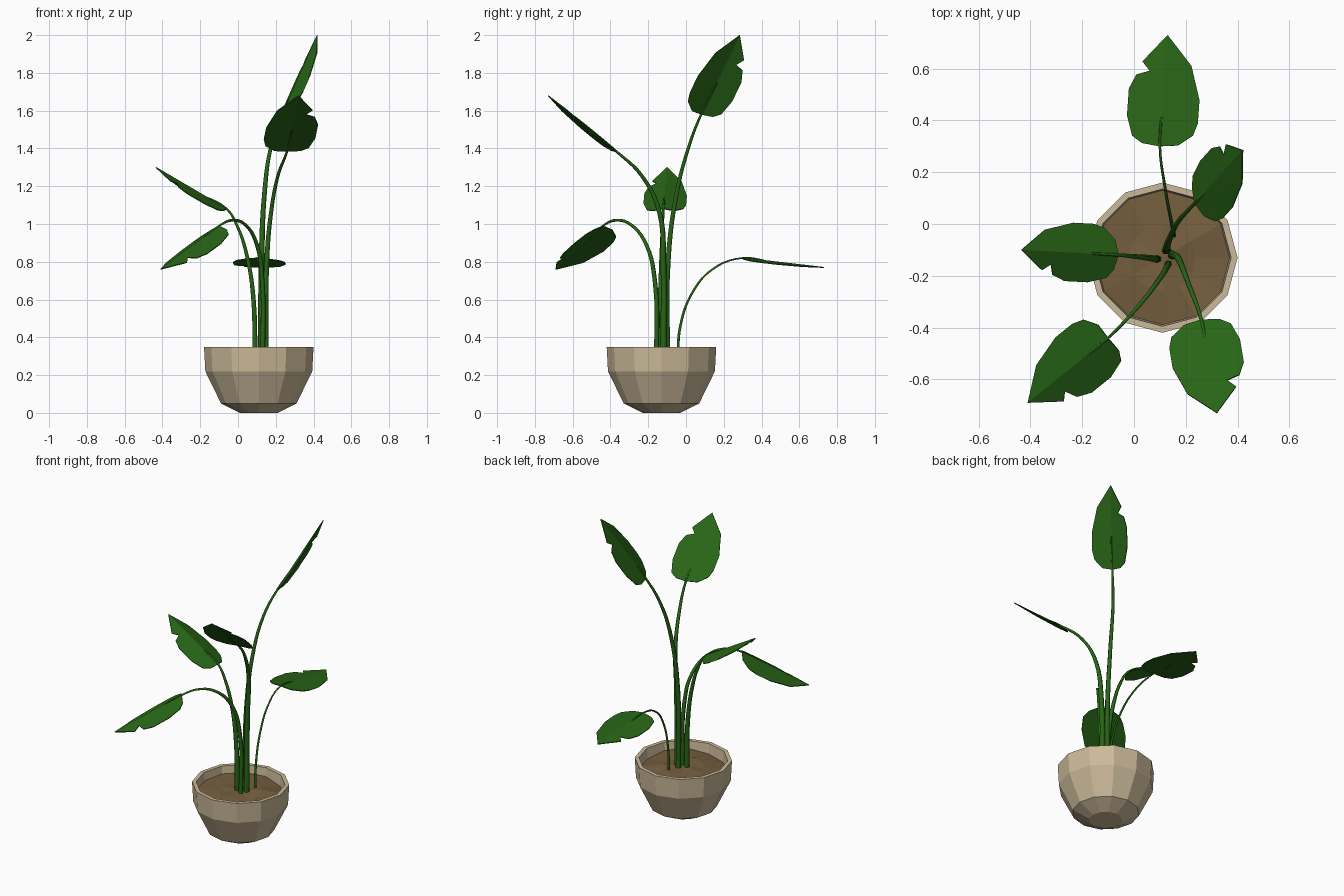
import bpy
import bmesh
import math
import random
from mathutils import Vector

random.seed(4)
cube = bpy.data.objects.get("Cube")
if cube:
    bpy.data.objects.remove(cube, do_unlink=True)

POT_CENTRE = Vector((0.11, -0.13, 0))
SIDES = 12


def material(name, colour):
    mat = bpy.data.materials.new(name)
    mat.use_nodes = True
    mat.diffuse_color = (*colour, 1)
    mat.node_tree.nodes["Principled BSDF"].inputs["Base Color"].default_value = (*colour, 1)
    return mat


clay = material("beige clay", (0.6, 0.49, 0.32))
earth = material("brown soil", (0.18, 0.115, 0.05))
green = material("leaf green", (0.021, 0.13, 0.008))


def add_mesh(name, bm, mat):
    bmesh.ops.recalc_face_normals(bm, faces=bm.faces[:])
    mesh = bpy.data.meshes.new(name)
    bm.to_mesh(mesh)
    bm.free()
    mesh.materials.append(mat)
    obj = bpy.data.objects.new(name, mesh)
    bpy.context.collection.objects.link(obj)
    return obj


def ring(bm, radius, z, wobble=0):
    verts = []
    for i in range(SIDES):
        a = math.tau * i / SIDES
        offset = Vector((radius * math.cos(a), radius * math.sin(a),
                         z + random.uniform(-wobble, wobble)))
        verts.append(bm.verts.new(POT_CENTRE + offset))
    return verts


def bridge(bm, low, high):
    for i in range(SIDES):
        j = (i + 1) % SIDES
        bm.faces.new((low[i], low[j], high[j], high[i]))


# Faceted pot: outer wall, rim and inner wall
bm = bmesh.new()
profile = [(0.10, 0), (0.2, 0.05), (0.283, 0.22), (0.29, 0.35), (0.265, 0.35), (0.255, 0.24)]
rings = [ring(bm, r, z) for r, z in profile]
for low, high in zip(rings, rings[1:]):
    bridge(bm, low, high)
bm.faces.new(rings[0])
bm.faces.new(rings[-1])
add_mesh("pot", bm, clay)

# Uneven soil
bm = bmesh.new()
outer = ring(bm, 0.26, 0.29, 0.012)
inner = ring(bm, 0.13, 0.30, 0.01)
bridge(bm, outer, inner)
middle = bm.verts.new(POT_CENTRE + Vector((0, 0, 0.305)))
for i in range(SIDES):
    bm.faces.new((inner[i], inner[(i + 1) % SIDES], middle))
add_mesh("soil", bm, earth)

# Torn leaf outline: (share of length, half width) on each side of the midrib
RIGHT = [(0.02, 0.07), (0.12, 0.125), (0.23, 0.14), (0.37, 0.10), (0.44, 0.14), (0.74, 0.10)]
LEFT = [(0.02, 0.07), (0.08, 0.11), (0.26, 0.135), (0.5, 0.135), (0.63, 0.11),
        (0.67, 0.06), (0.75, 0.09)]


def add_leaf(name, base, tip, width=1, fold=0.18, across=None):
    base, tip = Vector(base), Vector(tip)
    along = tip - base
    side = Vector(across) if across else along.cross(Vector((0, 0, 1)))
    side.normalize()
    up = side.cross(along).normalized()
    bm = bmesh.new()
    start, end = bm.verts.new(base), bm.verts.new(tip)
    for sign, outline in ((1, RIGHT), (-1, LEFT)):
        edge = [bm.verts.new(base + along * u + (side * sign - up * fold) * v * width)
                for u, v in outline]
        bm.faces.new([start] + edge + [end])
    bmesh.ops.triangulate(bm, faces=bm.faces[:])
    obj = add_mesh(name, bm, green)
    thick = obj.modifiers.new("thickness", "SOLIDIFY")
    thick.thickness = 0.005
    thick.offset = 0
    return base + along * 0.4 - up * 0.006


def add_stem(name, points, thick, thin):
    curve = bpy.data.curves.new(name, "CURVE")
    curve.dimensions = "3D"
    curve.bevel_depth = 1
    curve.bevel_resolution = 1
    curve.resolution_u = 5
    curve.use_fill_caps = True
    spline = curve.splines.new("BEZIER")
    spline.bezier_points.add(len(points) - 1)
    for i, (knot, co) in enumerate(zip(spline.bezier_points, points)):
        knot.co = co
        knot.handle_left_type = knot.handle_right_type = "AUTO"
        knot.radius = thick + (thin - thick) * i / (len(points) - 1)
    curve.materials.append(green)
    obj = bpy.data.objects.new(name, curve)
    bpy.context.collection.objects.link(obj)
    bpy.ops.object.select_all(action="DESELECT")
    obj.select_set(True)
    bpy.context.view_layer.objects.active = obj
    bpy.ops.object.convert(target="MESH")


# Each plant shoot: stem path ending at the leaf base, leaf tip, stem radius, leaf options
SHOOTS = {
    "back_low": ([(0.155, -0.045, 0.28), (0.152, -0.03, 0.46), (0.14, 0.03, 0.63),
                  (0.12, 0.14, 0.76), (0.10, 0.30, 0.82)],
                 (0.13, 0.73, 0.77), 0.008, {"fold": 0.08}),
    "back_tall": ([(0.125, -0.1, 0.28), (0.125, -0.095, 0.8), (0.14, -0.05, 1.16),
                   (0.175, 0.015, 1.41), (0.235, 0.08, 1.58)],
                  (0.42, 0.285, 2.0), 0.018, {"width": 0.88, "across": (0.35, -0.85, 0.24)}),
    "front_tall": ([(0.147, -0.12, 0.28), (0.152, -0.12, 0.8), (0.175, -0.14, 1.06),
                    (0.21, -0.23, 1.25), (0.26, -0.37, 1.385)],
                   (0.32, -0.73, 1.68), 0.018, {"fold": 0.06}),
    "left_side": ([(0.09, -0.135, 0.28), (0.082, -0.135, 0.6), (0.05, -0.13, 0.82),
                   (0.0, -0.125, 0.98), (-0.06, -0.12, 1.08)],
                  (-0.435, -0.1, 1.3), 0.016, {"width": 0.82, "fold": 0.3}),
    "front_low": ([(0.13, -0.155, 0.28), (0.128, -0.165, 0.7), (0.10, -0.21, 0.89),
                   (0.04, -0.29, 0.995), (-0.03, -0.37, 1.02), (-0.1, -0.44, 0.99)],
                  (-0.41, -0.69, 0.76), 0.014, {"width": 0.92, "fold": 0.3}),
}

for name, (path, tip, radius, options) in SHOOTS.items():
    rib_end = add_leaf(name + "_leaf", path[-1], tip, **options)
    add_stem(name + "_stem", path + [rib_end], radius, 0.004)
